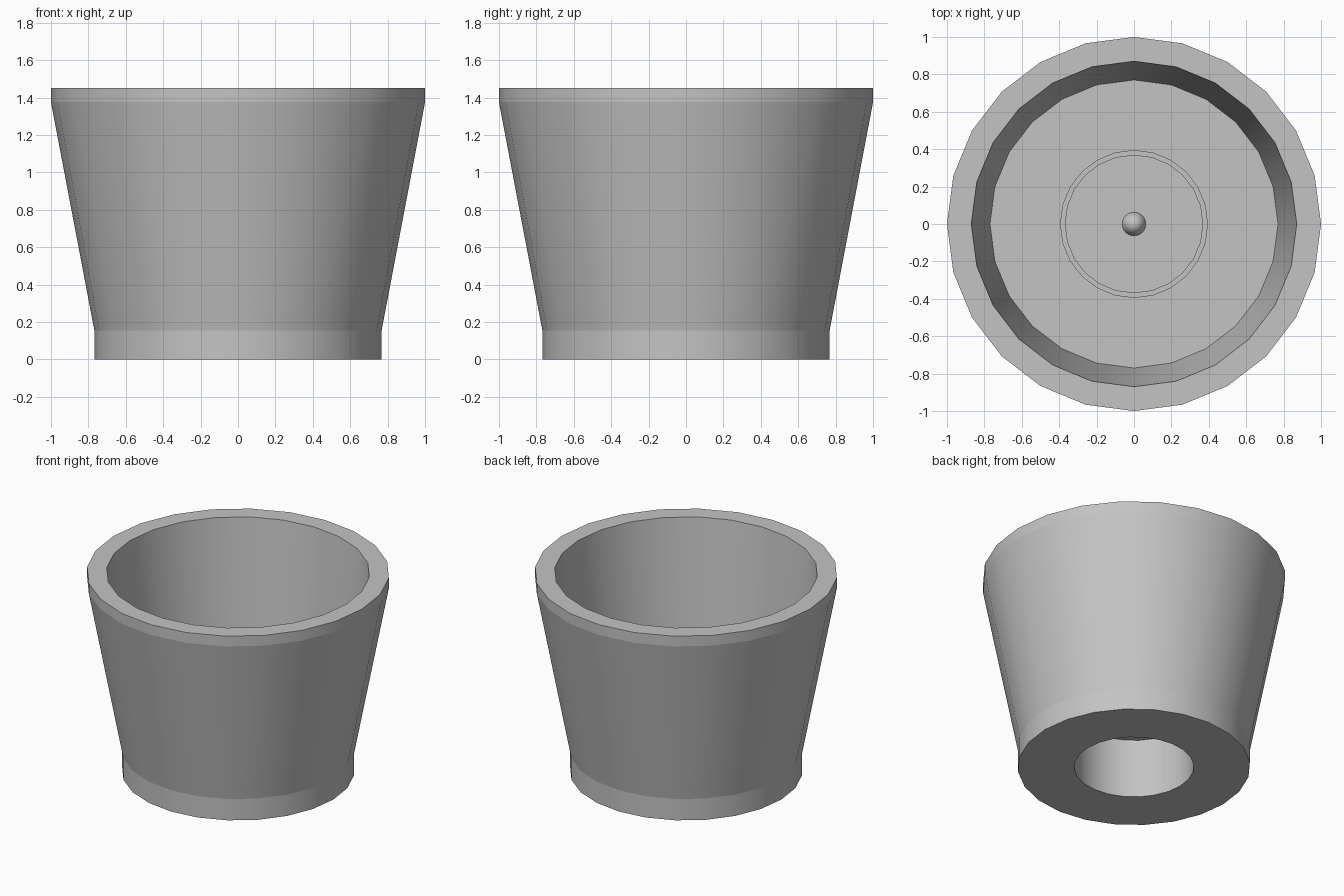
import bpy, bmesh
from mathutils import Vector
from math import tau

SIDES = 24

cube = bpy.data.objects.get("Cube")
if cube:
    bpy.data.objects.remove(cube, do_unlink=True)

grey = bpy.data.materials.new("plain_grey")
grey.use_nodes = True
COLOUR = (0.55, 0.55, 0.55, 1)
grey.diffuse_color = COLOUR
grey.node_tree.nodes["Principled BSDF"].inputs["Base Color"].default_value = COLOUR


def lathe(name, profile, closed=False):
    """Spin an (radius, height) profile about z, smooth round the axis only."""
    bm = bmesh.new()
    points = [bm.verts.new((r, 0, z)) for r, z in profile]
    pairs = list(zip(points, points[1:]))
    if closed:
        pairs.append((points[-1], points[0]))
    edges = [bm.edges.new(p) for p in pairs]
    bmesh.ops.spin(bm, geom=points + edges, cent=(0, 0, 0), axis=(0, 0, 1),
                   angle=tau, steps=SIDES, dvec=Vector())
    bmesh.ops.remove_doubles(bm, verts=bm.verts, dist=0.0005)
    bmesh.ops.recalc_face_normals(bm, faces=bm.faces)
    for face in bm.faces:
        face.smooth = True
    # Horizontal edges stay crisp between the bands
    for edge in bm.edges:
        a, b = edge.verts
        edge.smooth = abs(a.co.z - b.co.z) > 0.001
    mesh = bpy.data.meshes.new(name)
    bm.to_mesh(mesh)
    bm.free()
    mesh.materials.append(grey)
    obj = bpy.data.objects.new(name, mesh)
    bpy.context.collection.objects.link(obj)
    return obj


FLOOR = 0.52
CEILING = 0.43

# Thick tapered cup: foot, flared wall, rim, inner wall, floor and socket below
lathe("cup_body", [
    (0, CEILING), (0.395, CEILING), (0.395, 0), (0.768, 0), (0.768, 0.155),
    (1, 1.375), (1, 1.45), (0.87, 1.45), (0.77, FLOOR),
    (0.393, FLOOR), (0.393, FLOOR - 0.02), (0.37, FLOOR - 0.02),
    (0.37, FLOOR), (0, FLOOR),
])

# Small pointed pin in the middle of the floor
lathe("centre_pin", [(0, FLOOR), (0.063, FLOOR), (0, FLOOR + 0.2)])
